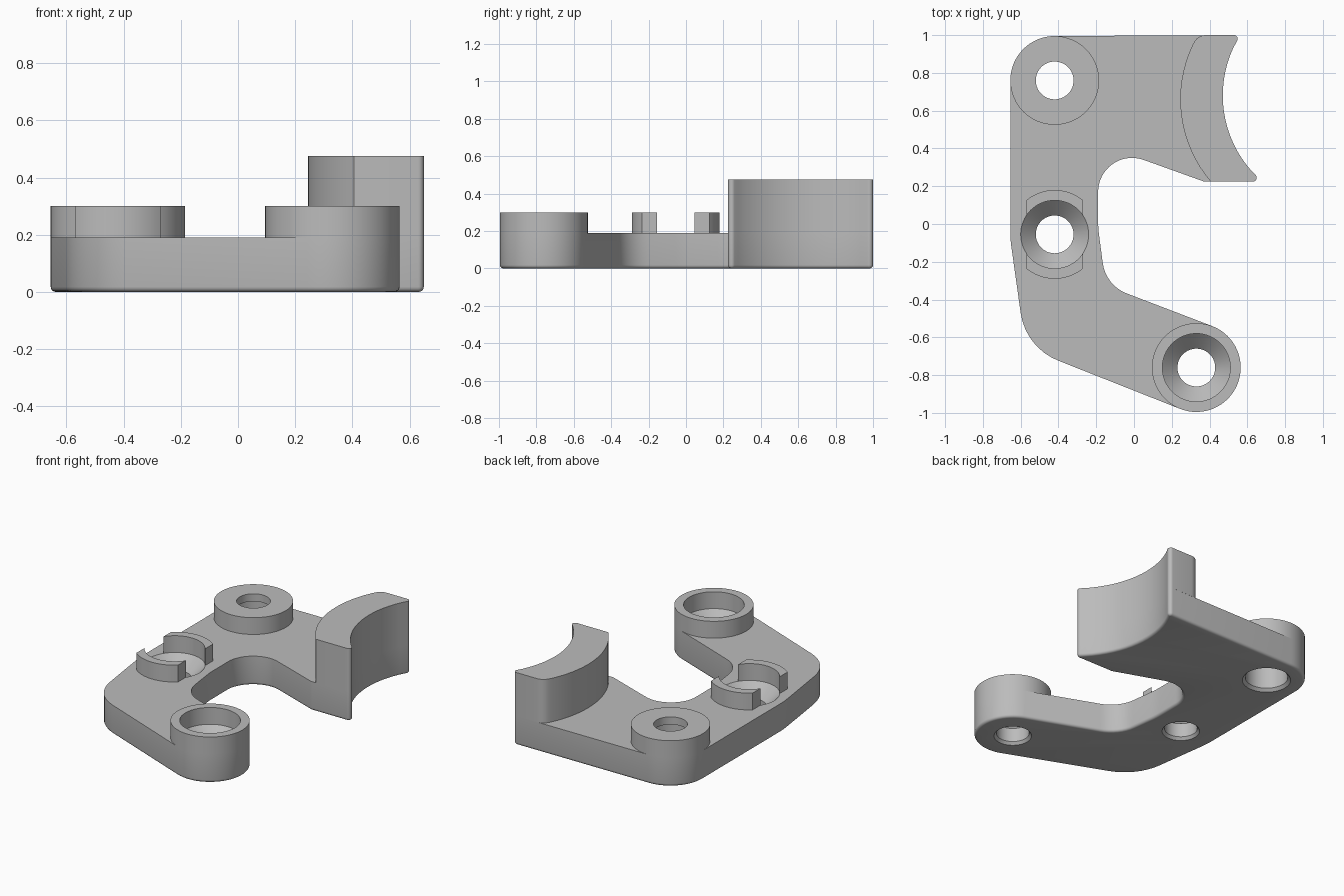
import bpy, bmesh, math
from mathutils import Vector

cube = bpy.data.objects.get("Cube")
if cube:
    bpy.data.objects.remove(cube)

grey = bpy.data.materials.new("plain grey")
grey.use_nodes = True
grey.diffuse_color = (0.5, 0.5, 0.5, 1)
grey.node_tree.nodes["Principled BSDF"].inputs["Base Color"].default_value = (0.5, 0.5, 0.5, 1)

PLATE_TOP, BOSS_TOP, BLOCK_TOP = 0.19, 0.30, 0.475
BOSS_R, BORE_R, HOLE_R = 0.235, 0.18, 0.10
BACK, MIDDLE, FRONT = (-0.42, 0.76), (-0.42, -0.055), (0.33, -0.76)


def arc(center, r, start, end, steps=16):
    """Points on an arc, as unrounded corners."""
    angles = [math.radians(start + (end - start) * i / steps) for i in range(steps + 1)]
    return [(center[0] + r * math.cos(a), center[1] + r * math.sin(a), 0) for a in angles]


def rounded(corners, steps=8):
    """Replace each (x, y, radius) corner with a tangent fillet."""
    out = []
    for i, (x, y, r) in enumerate(corners):
        p = Vector((x, y))
        if r == 0:
            out.append(p)
            continue
        a = (Vector(corners[i - 1][:2]) - p).normalized()
        b = (Vector(corners[(i + 1) % len(corners)][:2]) - p).normalized()
        half = a.angle(b) / 2
        center = p + (a + b).normalized() * (r / math.sin(half))
        v0 = p + a * (r / math.tan(half)) - center
        v1 = p + b * (r / math.tan(half)) - center
        sweep = math.pi - 2 * half
        for k in range(steps + 1):
            t = k / steps
            out.append(center + (v0 * math.sin((1 - t) * sweep) + v1 * math.sin(t * sweep)) / math.sin(sweep))
    return out


def make_object(name, bm):
    bmesh.ops.recalc_face_normals(bm, faces=bm.faces)
    mesh = bpy.data.meshes.new(name)
    bm.to_mesh(mesh)
    bm.free()
    obj = bpy.data.objects.new(name, mesh)
    bpy.context.collection.objects.link(obj)
    mesh.materials.append(grey)
    return obj


def extrude(name, outline, z0, z1, bottom_round=0):
    bm = bmesh.new()
    face = bm.faces.new([bm.verts.new((p[0], p[1], z0)) for p in outline])
    top = bmesh.ops.extrude_face_region(bm, geom=[face], use_keep_orig=True)
    bmesh.ops.translate(bm, vec=(0, 0, z1 - z0),
                        verts=[v for v in top["geom"] if isinstance(v, bmesh.types.BMVert)])
    if bottom_round:
        rim = [e for e in bm.edges if all(abs(v.co.z - z0) < 1e-5 for v in e.verts)]
        bmesh.ops.bevel(bm, geom=rim, offset=bottom_round, segments=4, profile=0.5, affect='EDGES')
    return make_object(name, bm)


def lathe_cutter(name, center, profile, steps=64):
    """Closed solid of revolution from (radius, z) pairs."""
    bm = bmesh.new()
    rings = [[bm.verts.new((x, y, z)) for x, y, _ in arc(center, r, 0, 360, steps)[:-1]]
             for r, z in profile]
    for low, high in zip(rings, rings[1:]):
        for i in range(steps):
            j = (i + 1) % steps
            bm.faces.new((low[i], low[j], high[j], high[i]))
    bm.faces.new(rings[0])
    bm.faces.new(rings[-1])
    obj = make_object(name, bm)
    obj.hide_render = True
    return obj


def cut(obj, *cutters):
    bpy.context.view_layer.objects.active = obj
    for c in cutters:
        mod = obj.modifiers.new("hole", 'BOOLEAN')
        mod.operation, mod.solver, mod.object = 'DIFFERENCE', 'EXACT', c
        bpy.ops.object.modifier_apply(modifier=mod.name)


# Concave saddle edge with its two small rounded horns
horns = [(0.679, 0.225, 0.02), *arc((1.07, 0.68), 0.6, 222, 155), (0.5625, 1.0, 0.02)]

# Base plate
plate_outline = rounded([
    *arc(BACK, BOSS_R, 90, 180),
    (-0.655, -0.08, 0.6), (-0.574, -0.655, 0.32),
    *arc(FRONT, BOSS_R, -112, 68, 32),
    (-0.15, -0.325, 0.2), (-0.19, -0.02, 0.6),
    *arc((-0.01, 0.17), 0.18, 180, 70),
    (0.37, 0.225, 0.03), *horns])
plate = extrude("base_plate", plate_outline, 0, PLATE_TOP, 0.018)

# Saddle block
block_outline = rounded([*horns, (0.338, 1.0, 0.07), *arc((0.915, 0.66), 0.67, 155, 220.5)])
block = extrude("saddle_block", block_outline, PLATE_TOP, BLOCK_TOP)

# Round bosses
back_boss = extrude("back_boss", arc(BACK, BOSS_R, 0, 360, 64)[:-1], PLATE_TOP, BOSS_TOP)
front_boss = extrude("front_boss", arc(FRONT, BOSS_R, -112, 248, 64)[:-1], PLATE_TOP, BOSS_TOP)

# Locating clips: a ring trimmed flat on both sides
trim = math.degrees(math.acos(0.15 / BOSS_R))
clip_outline = arc(MIDDLE, BOSS_R, trim, 180 - trim) + arc(MIDDLE, BOSS_R, 180 + trim, 360 - trim)
clips = extrude("locating_clips", clip_outline, PLATE_TOP, BOSS_TOP)

# Screw holes
countersink = [(HOLE_R + 0.02, -0.01), (HOLE_R + 0.015, 0), (HOLE_R, 0.018), (HOLE_R, 0.11),
               (BORE_R, PLATE_TOP), (BORE_R, BOSS_TOP + 0.02)]
counterbore = [(0.155, -0.01), (0.148, 0), (0.13, 0.018), (0.13, 0.25),
               (HOLE_R, 0.25), (HOLE_R, BOSS_TOP + 0.02)]
back_hole = lathe_cutter("back_hole_cutter", BACK, counterbore)
middle_hole = lathe_cutter("middle_hole_cutter", MIDDLE, countersink)
front_hole = lathe_cutter("front_hole_cutter", FRONT, countersink)
cut(plate, back_hole, middle_hole, front_hole)
cut(back_boss, back_hole)
cut(front_boss, front_hole)
cut(clips, middle_hole)
for cutter in (back_hole, middle_hole, front_hole):
    bpy.data.objects.remove(cutter)

# Smooth curved walls, keep crisp edges
bpy.ops.object.select_all(action='DESELECT')
for obj in (plate, block, back_boss, front_boss, clips):
    obj.select_set(True)
bpy.context.view_layer.objects.active = plate
bpy.ops.object.shade_smooth_by_angle(angle=math.radians(30))
